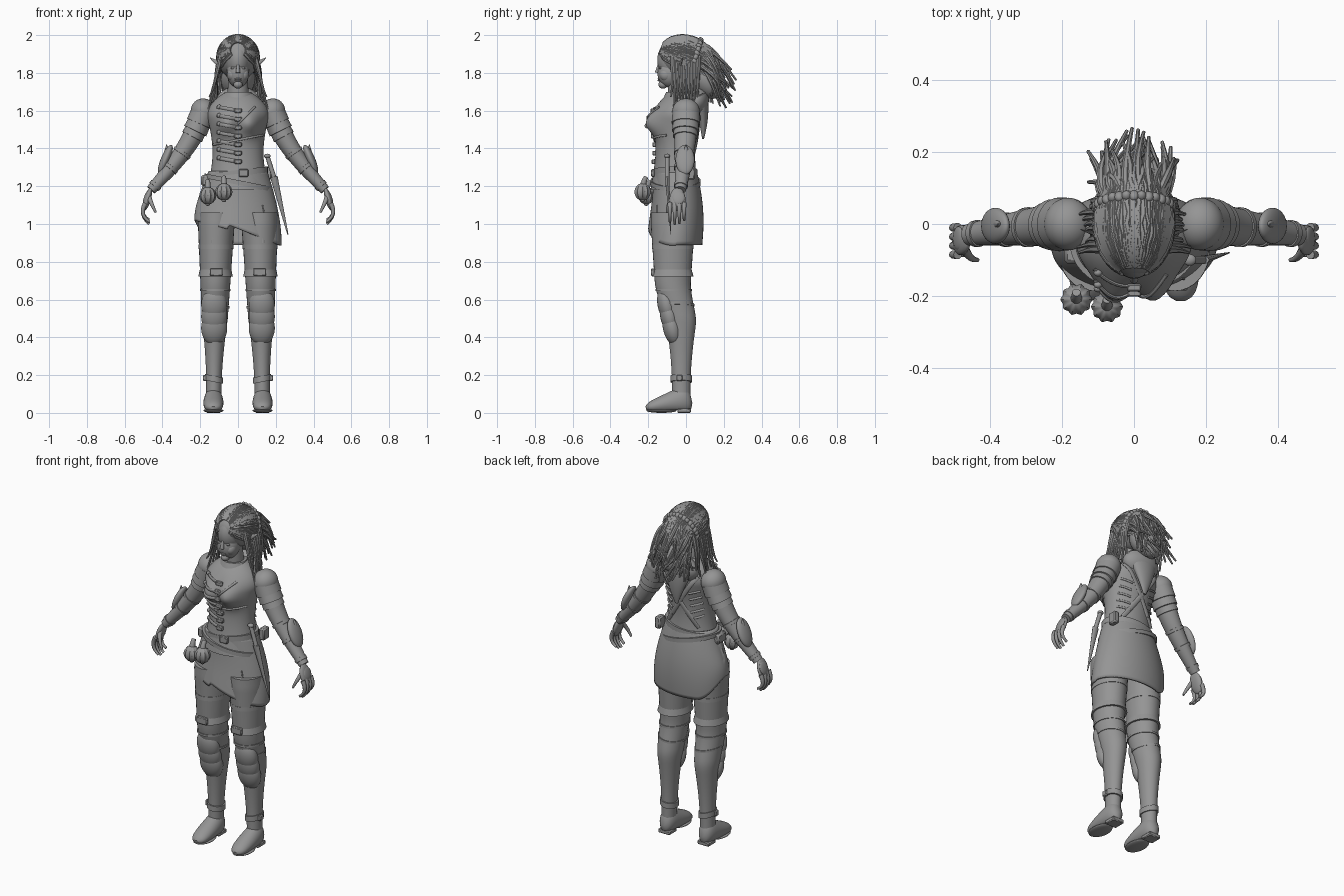
import bpy, bmesh, random
from math import sin, cos, exp, pi, tau, sqrt, atan2, radians
from mathutils import Vector, Matrix, Euler

if "Cube" in bpy.data.objects:
    bpy.data.objects.remove(bpy.data.objects["Cube"], do_unlink=True)
random.seed(4)

GREY = (.3, .3, .3, 1)
grey = bpy.data.materials.new("clay grey")
grey.use_nodes = True
grey.diffuse_color = GREY
grey.node_tree.nodes["Principled BSDF"].inputs["Base Color"].default_value = GREY
RIGHT, BACK, UP = Vector((1, 0, 0)), Vector((0, 1, 0)), Vector((0, 0, 1))


def finish(name, bm, thickness=0):
    bmesh.ops.recalc_face_normals(bm, faces=bm.faces)
    mesh = bpy.data.meshes.new(name)
    bm.to_mesh(mesh)
    bm.free()
    mesh.materials.append(grey)
    mesh.shade_smooth()
    mesh.set_sharp_from_angle(angle=radians(40))
    part = bpy.data.objects.new(name, mesh)
    bpy.context.collection.objects.link(part)
    if thickness:
        solid = part.modifiers.new("thickness", 'SOLIDIFY')
        solid.thickness = thickness
        solid.offset = 0
    return part


def pair(*parts):
    """Repeat parts on the other side of the body."""
    for part in parts:
        part.modifiers.new("other side", 'MIRROR').use_mirror_merge = False


def loft(name, rows, sides=32, upright=False, ref=BACK, thickness=0, warp=None):
    """Skin over elliptical rings given as (centre, radius across, radius along ref)."""
    bm, rings = bmesh.new(), []
    for i, (centre, across, along) in enumerate(rows):
        before, after = rows[max(i - 1, 0)][0], rows[min(i + 1, len(rows) - 1)][0]
        axis = UP if upright else (after - before).normalized()
        u = (ref - axis * ref.dot(axis)).normalized()
        v = axis.cross(u)
        turns = [tau * k / sides for k in range(sides)]
        points = [centre + v * across * cos(a) + u * along * sin(a) for a in turns]
        rings.append([bm.verts.new(warp(p) if warp else p) for p in points])
    for low, high in zip(rings, rings[1:]):
        for k in range(sides):
            n = (k + 1) % sides
            bm.faces.new((low[k], low[n], high[n], high[k]))
    if not thickness:
        bm.faces.new(rings[0])
        bm.faces.new(rings[-1])
    return finish(name, bm, thickness)


def bezier(points, t):
    points = [Vector(p) for p in points]
    while len(points) > 1:
        points = [a.lerp(b, t) for a, b in zip(points, points[1:])]
    return points[0]


def tube(name, points, start, end, wide=1, sides=10, steps=12):
    """Tapered tube along a curve."""
    rows = []
    for i in range(steps + 1):
        t = i / steps
        r = start + (end - start) * t
        rows.append((bezier(points, t), r, r * wide))
    return loft(name, rows, sides)


def ball(name, place, size, turn=(0, 0, 0), ribs=0):
    bm = bmesh.new()
    bmesh.ops.create_uvsphere(bm, u_segments=40, v_segments=20, radius=1)
    for v in bm.verts:
        swell = 1 + .07 * cos(ribs * atan2(v.co.y, v.co.x)) if ribs else 1
        v.co.x *= swell
        v.co.y *= swell
    bm.transform(Matrix.LocRotScale(Vector(place), Euler(turn), Vector(size)))
    return finish(name, bm)


def box(name, place, size):
    bm = bmesh.new()
    bmesh.ops.create_cube(bm, size=2)
    bm.transform(Matrix.LocRotScale(Vector(place), None, Vector(size)))
    bmesh.ops.bevel(bm, geom=bm.edges[:], offset=min(size) * .4, segments=1, affect='EDGES')
    return finish(name, bm)


def band(name, centre, across, along, half, slope=0, flare=1):
    """Flat hoop around an upright body part, with an optional tilt."""
    centre, rows = Vector(centre), []
    for side, inset in ((1, .02), (1, 0), (-1, 0), (-1, .02)):
        grow = flare if side < 0 else 1
        rows.append((centre + UP * half * side, across * grow - inset, along * grow - inset))
    return loft(name, rows, 40, True, warp=lambda p: p + UP * slope * (p.x - centre.x))


# Bodice, neck and collar
def trunk(z):
    t = (z - 1.2) / .5
    width = .16 - .025 * sin(4.4 * t) - .12 * (max(0, t - .72) / .28) ** 2
    return Vector((0, -.06 + .03 * t * t, z)), width, width * .78


def shape(p):
    """Swell the front of the chest smoothly."""
    centre, across, along = trunk(p.z)
    front = max(0, (centre.y - p.y) / along)
    swell = exp(-((abs(p.x) - .062) / .06) ** 2 - ((p.z - 1.53) / .06) ** 2)
    return p - BACK * .055 * swell * min(1, 1.3 * front)


def skin(x, z, side, lift=.003):
    """Point on the bodice, on the front (-1) or the back (1)."""
    centre, across, along = trunk(z)
    y = centre.y + side * along * sqrt(max(0, 1 - (x / across) ** 2))
    return shape(Vector((x, y, z))) + BACK * side * lift


def strap(name, start, end, side, half=.01):
    ends = Vector(start), Vector(end)
    rows = [(skin(*ends[0].lerp(ends[1], i / 16), side), half, .005) for i in range(17)]
    return loft(name, rows, 10)


loft("bodice", [trunk(1.18 + .01 * i) for i in range(53)], 64, True, warp=shape)
tube("neck", [(0, -.03, 1.62), (0, -.05, 1.8)], .06, .05, sides=24)
for i in range(7):
    z = 1.6 - .045 * i
    strap("fastening_strap", (-.11, z + .02), (0, z), -1)
    box("fastening_buckle", skin(0, z, -1, .007), (.02, .01, .012))
    ball("fastening_stud", skin(-.1, z + .02, -1, .005), (.012, .01, .012))
strap("chest_strap", (.09, 1.62), (0, 1.53), -1, .006)
strap("under_bust_seam", (-.13, 1.42), (.13, 1.47), -1, .006)
pair(strap("back_strap", (.11, 1.62), (-.1, 1.3), 1, .014))
for i in range(5):
    z = 1.35 + .04 * i
    pair(strap("back_lacing", (.12, z + .02), (.06, z), 1, .006))
band("collar", (0, -.035, 1.675), .07, .07, .025, flare=1.3)
ball("hood", (0, .055, 1.65), (.115, .065, .08), (-.3, 0, 0))
tube("hood_point", [(0, .06, 1.68), (0, .1, 1.58), (0, .09, 1.45)], .11, .01, .5, 24)

# Wrapped skirt with an uneven hem
WAIST, LENGTH = 1.28, .4


def hang(p):
    c = p.x / .226
    if p.y < -.055:
        hem = .97 - .06 * (c + .2) if c < -.2 else .975 - .09 * c
    else:
        hem = .89 + .13 * max(0, -2 * c - 1) ** 2
    return Vector((p.x, p.y, WAIST - (WAIST - p.z) * (WAIST - hem) / LENGTH))


rows = []
for i in range(21):
    t = i / 20
    swell = sin(t * pi / 2)
    seat = BACK * .012 * sin(t * pi)
    rows.append((Vector((0, -.057, WAIST - LENGTH * t)) + seat, .15 + .076 * swell, .11 + .028 * swell))
loft("skirt", rows, 96, True, thickness=.01, warp=hang)
tube("skirt_slit_edge", [(.13, -.152, 1.1), (.165, -.15, .92)], .003, .008)
band("upper_belt", (0, -.056, 1.27), .158, .118, .016, .12)
band("lower_belt", (0, -.055, 1.22), .178, .133, .012, -.2)
box("belt_buckle", (.03, -.175, 1.27), (.025, .01, .02))

# Flasks, pouches and dagger
for place in ((-.16, -.21, 1.15), (-.075, -.23, 1.17)):
    place = Vector(place)
    ball("round_flask", place, (.042, .042, .046), ribs=10)
    tube("flask_neck", [place, place + UP * .05, place + UP * .08 + BACK * .02], .02, .012)
    ball("flask_base", place - UP * .046, (.012, .012, .008))
box("hip_pouch", (-.17, -.07, 1.23), (.025, .04, .03))
box("side_pouch", (.16, .02, 1.27), (.018, .028, .035))
dagger = Vector((.155, -.1, 1.36)), Vector((.19, -.1, 1.25)), Vector((.264, -.08, .945))
tube("dagger_handle", dagger[:2], .012, .012)
ball("dagger_pommel", dagger[0], (.018, .016, .012))
tube("dagger_sheath", dagger[1:], .02, .003, .6)


# Legs and leg armour
def leg(z, grow=0):
    bend = min(1, max(0, (z - .45) / .25))
    r = .04 + .057 * z - .01 * max(0, sin(tau * z)) + grow
    y = -.025 - .045 * bend * bend * (3 - 2 * bend)
    return Vector((.13 - .015 * z, y, z)), r, r * 1.2


pair(loft("leg", [leg(.08 + .02 * i) for i in range(50)], upright=True))
for name, z, half, grow, slope in (
        ("thigh_band", .88, .012, .002, 0), ("boot_top", .65, .006, .004, 0),
        ("shin_strap", .57, .006, .003, .15), ("ankle_strap", .18, .016, .007, .2)):
    pair(band(name, *leg(z, grow), half, slope))
pair(band("thigh_cuff", *leg(.748, -.003), .026, flare=1.15),
     box("cuff_buckle", (.115, -.175, .745), (.034, .01, .02)),
     box("ankle_buckle", (.175, -.035, .185), (.01, .016, .016)),
     tube("garter_strap", [(.13, -.178, 1), (.13, -.175, .9)], .01, .01, .4))
for i in range(3):
    pair(ball("knee_plate", (.126, -.1 + .014 * i, .57 - .06 * i), (.069, .05, .095), (.22, 0, 0)))

# Boots
rows = []
for i in range(25):
    t = .01 + .98 * i / 24
    rounding = sqrt(1 - (2 * t - 1) ** 6)
    h = .08 - .055 * t
    rows.append((Vector((.13, .03 - .245 * t, h)), h * rounding, (.043 + .01 * sin(pi * t)) * rounding))
pair(loft("boot_foot", rows, ref=RIGHT, warp=lambda p: Vector((p.x, p.y, max(p.z, .014)))),
     box("boot_heel", (.13, -.01, .012), (.038, .036, .012)),
     ball("boot_sole", (.13, -.13, .012), (.053, .08, .012)))


# Arms and arm armour
def arm(t, grow=0):
    r = .06 - .033 * t ** 1.5 + grow
    return Vector((.17 + .29 * t - .035 * sin(pi * t), -.03 * t * t, 1.62 - .44 * t)), r, r * 1.1


def arm_band(name, start, end, grow, flare):
    edge = .003
    return loft(name, [arm(start - edge, grow - .01), arm(start, grow),
                       arm(end, grow + flare), arm(end + edge, grow + flare - .01)])


pair(loft("arm", [arm(i / 30) for i in range(31)]),
     ball("shoulder_cap", (.183, 0, 1.595), (.067, .073, .07), (0, .4, 0)),
     ball("elbow_guard", (.385, -.005, 1.34), (.024, .05, .085), (0, -.4, 0)),
     tube("elbow_spike", [(.375, 0, 1.37), (.378, 0, 1.42)], .02, .002))
pair(arm_band("upper_shoulder_band", .07, .2, .007, .004),
     arm_band("lower_shoulder_band", .18, .29, .004, .006),
     arm_band("sleeve_hem", .29, .36, .002, .004))
for t in (.54, .72, .93):
    pair(arm_band("bracer_strap", t, t + .03, .004, 0))

# Hands
pair(ball("palm", (.48, -.045, 1.13), (.018, .042, .065), (0, -.3, 0)),
     ball("hand_plate", (.488, -.04, 1.14), (.01, .033, .038), (0, -.35, 0)),
     tube("thumb", [(.475, -.06, 1.15), (.46, -.1, 1.11), (.435, -.1, 1.06)], .015, .006))
for i, rise in enumerate((.012, 0, .005, .022)):
    y = -.085 + .025 * i
    pair(tube("finger", [(.49, y, 1.11), (.525, y, 1.05), (.47, y, 1 + rise)], .013, .007))

# Head and face
ball("skull", (0, -.05, 1.87), (.07, .102, .11))
ball("jaw", (0, -.085, 1.8), (.059, .066, .078))
ball("chin", (0, -.122, 1.738), (.024, .024, .022))
tube("nose", [(0, -.143, 1.845), (0, -.154, 1.8)], .007, .012)
for z in (1.768, 1.76):
    ball("lip", (0, -.142, z), (.018, .008, .005))
pair(ball("eye", (.027, -.136, 1.825), (.013, .008, .006)),
     ball("cheek", (.03, -.105, 1.79), (.028, .035, .035)),
     tube("pointed_ear", [(.06, -.035, 1.83), (.11, -.03, 1.85), (.148, -.015, 1.88)], .026, .002, .4))

# Swept back hair
CAP, CAP_SIZE, TILT = Vector((0, 0, 1.88)), Vector((.108, .145, .115)), Euler((-.3, 0, 0))


def scalp(a, b, lift=1):
    """Point on the hair cap: a goes from side to side, b from front to back."""
    spot = Vector((sin(b) * sin(a), -cos(b), sin(b) * cos(a))) * CAP_SIZE * lift
    spot.rotate(TILT)
    return CAP + spot


ball("hair_cap", CAP, CAP_SIZE, TILT)
ball("hair_mass", (0, .1, 1.77), (.09, .075, .12), (.6, 0, 0))
for i in range(70):
    a = -2.1 + 4.2 * i / 69
    path = [scalp(a + random.uniform(-.05, .05), .35 + .2 * k, .98) for k in range(10)]
    root = path[-1]
    tip = Vector((root.x * .8 + random.uniform(-.06, .06), 0, 1.7 + .06 * cos(a) + random.uniform(-.07, .07)))
    tip.y = random.uniform(.15, .27) - .5 * abs(tip.x)
    bend = root + Vector((random.uniform(-.03, .03), .05, -.02))
    path += [bezier((root, bend, tip), k / 6) for k in range(1, 7)]
    radii = [.011 if k < 12 else .011 - .002 * (k - 12) for k in range(len(path))]
    loft("hair_strand", [(p, r, r) for p, r in zip(path, radii)], 7, ref=RIGHT)

# Loose locks beside the face and a braid round the back
for i in range(10):
    y = -.07 + .015 * i
    tip = random.uniform(.09, .16), y - .01, random.uniform(1.6, 1.68)
    for side in (1, -1):
        sway = random.uniform(.09, .15)
        lock = Vector((.085, y, 1.9)), Vector((sway, y, 1.8)), Vector((.24 - sway, y, 1.72)), Vector(tip)
        tube("side_lock", [Vector((p.x * side, p.y, p.z)) for p in lock], .014, .004, sides=7)
for i in range(17):
    ball("braid_knot", scalp(-1.6 + .2 * i, 1.9, 1.02), (.014, .014, .018), (.5 * (-1) ** i, 0, 0))
